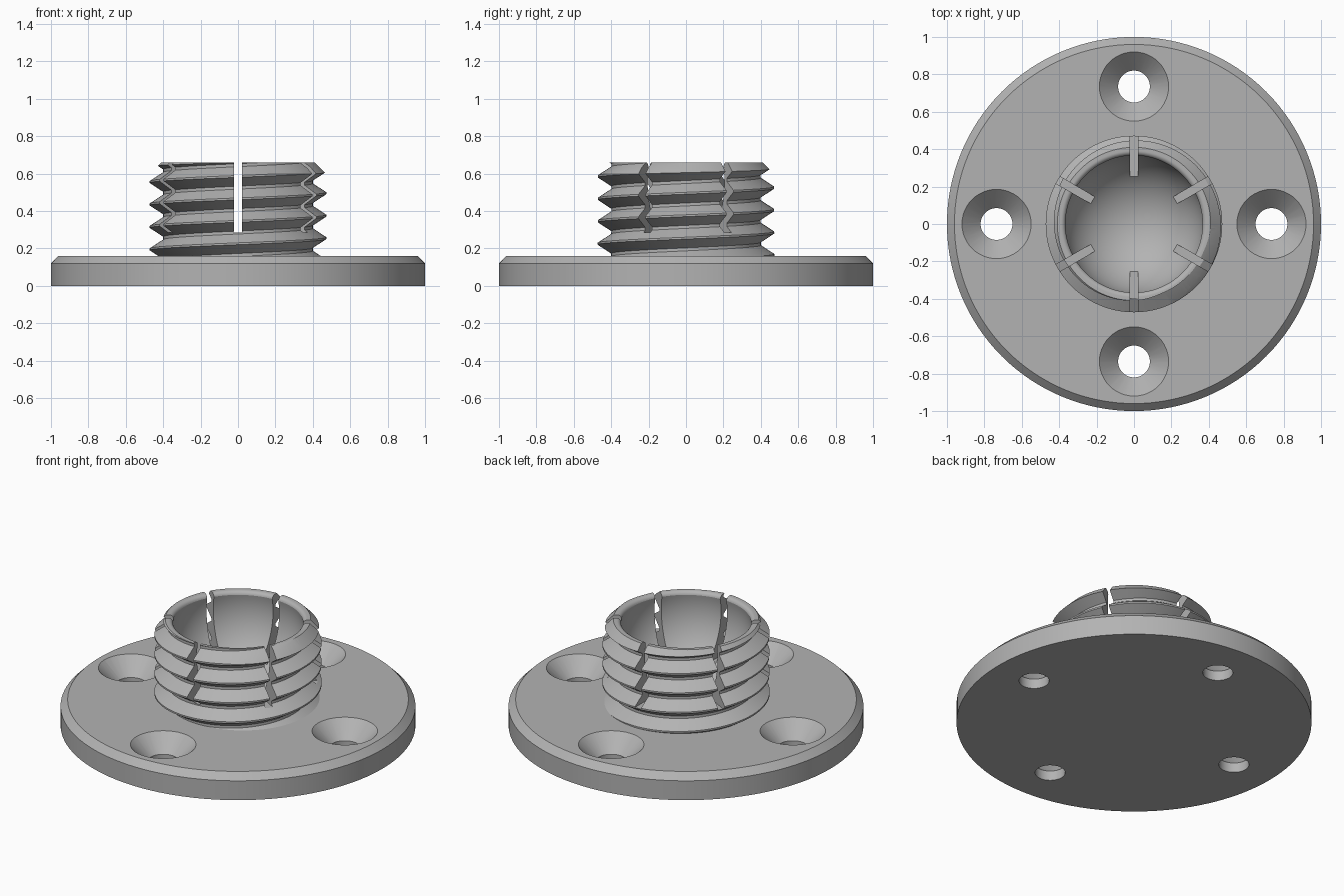
import bpy, bmesh
from math import sin, cos, pi, radians, asin
from mathutils import Matrix

if "Cube" in bpy.data.objects:
    bpy.data.objects.remove(bpy.data.objects["Cube"], do_unlink=True)

grey = bpy.data.materials.new("plain grey")
grey.use_nodes = True
GREY = (0.45, 0.45, 0.45, 1)
grey.diffuse_color = GREY
grey.node_tree.nodes["Principled BSDF"].inputs["Base Color"].default_value = GREY


def make_object(name, bm):
    bmesh.ops.recalc_face_normals(bm, faces=bm.faces)
    mesh = bpy.data.meshes.new(name)
    bm.to_mesh(mesh)
    bm.free()
    mesh.materials.append(grey)
    obj = bpy.data.objects.new(name, mesh)
    bpy.context.collection.objects.link(obj)
    return obj


def lathe(bm, profile, steps, offset=(0, 0, 0)):
    """Closed solid of revolution; the profile starts and ends on the axis."""
    ox, oy, oz = offset
    rings = [[bm.verts.new((ox + r * cos(2 * pi * j / steps), oy + r * sin(2 * pi * j / steps), oz + z))
              for j in range(steps)] for r, z in profile[1:-1]]
    for a, b in zip(rings, rings[1:]):
        for j in range(steps):
            k = (j + 1) % steps
            bm.faces.new((a[j], a[k], b[k], b[j]))
    for ring, (r, z) in ((rings[0], profile[0]), (rings[-1], profile[-1])):
        tip = bm.verts.new((ox, oy, oz + z))
        for j in range(steps):
            bm.faces.new((ring[j], ring[(j + 1) % steps], tip))


def carve(obj, cutter, operation="DIFFERENCE"):
    mod = obj.modifiers.new("carve", "BOOLEAN")
    mod.operation, mod.object, mod.solver = operation, cutter, "EXACT"
    graph = bpy.context.evaluated_depsgraph_get()
    mesh = bpy.data.meshes.new_from_object(obj.evaluated_get(graph))
    obj.modifiers.clear()
    obj.data = mesh
    bpy.data.objects.remove(cutter, do_unlink=True)


def finish(obj):
    obj.data.materials.clear()
    obj.data.materials.append(grey)
    for p in obj.data.polygons:
        p.material_index = 0
    bpy.ops.object.select_all(action="DESELECT")
    obj.select_set(True)
    bpy.context.view_layer.objects.active = obj
    bpy.ops.object.shade_smooth_by_angle(angle=radians(25))


# Mounting flange with chamfered rim
bm = bmesh.new()
lathe(bm, [(0, 0), (1, 0), (1, 0.12), (0.96, 0.16), (0, 0.16)], 128)
flange = make_object("mounting_flange", bm)

# Four countersunk screw holes
bm = bmesh.new()
for i in range(4):
    a = i * pi / 2
    lathe(bm, [(0, -0.1), (0.085, -0.1), (0.085, 0.06), (0.185, 0.16), (0.185, 0.3), (0, 0.3)],
          48, (0.735 * cos(a), 0.735 * sin(a), 0))
carve(flange, make_object("screw_hole_cutter", bm))
finish(flange)

# Helical thread: each turn joins the next one a pitch higher
PITCH, STEPS, TURNS = 0.12, 120, 8
ROOT, CREST = 0.4, 0.472
tooth = [(ROOT, -0.052), (CREST, -0.005), (CREST, 0.005), (ROOT, 0.052)]
START = 0.255 - 3 * PITCH
bm = bmesh.new()
cols = []
for j in range(STEPS + 1):
    a = 2 * pi * j / STEPS
    if j == STEPS:
        top = [bm.verts.new((r, 0, START + TURNS * PITCH + dz)) for r, dz in tooth]
        cols.append(cols[0][len(tooth):] + top)
        break
    cols.append([bm.verts.new((r * cos(a), r * sin(a), START + PITCH * (t + j / STEPS) + dz))
                 for t in range(TURNS) for r, dz in tooth])
for a, b in zip(cols, cols[1:]):
    for i in range(len(a) - 1):
        bm.faces.new((a[i], b[i], b[i + 1], a[i + 1]))
low = bm.verts.new((0, 0, START - 0.1))
high = bm.verts.new((0, 0, START + (TURNS + 1) * PITCH))
for e in [e for e in bm.edges if e.is_boundary]:
    mid = (e.verts[0].co.z + e.verts[1].co.z) / 2
    bm.faces.new((e.verts[0], e.verts[1], low if mid < 0.3 else high))
collar = make_object("threaded_collar", bm)

# Trim the thread to length with a chamfered top
bm = bmesh.new()
lathe(bm, [(0, 0.1), (0.55, 0.1), (0.55, 0.52), (0.41, 0.66), (0, 0.66)], 120)
carve(collar, make_object("trim_envelope", bm), "INTERSECT")

# Ball socket with a rounded lip
R, CENTRE = 0.375, 0.56
end = asin(0.06 / R)
socket = [(0, CENTRE - R)]
for i in range(1, 25):
    a = -pi / 2 + (end + pi / 2) * i / 24
    socket.append((R * cos(a), CENTRE + R * sin(a)))
for i in range(1, 9):
    a = pi - pi / 2 * i / 8
    socket.append((0.392 + 0.026 * cos(a), 0.634 + 0.026 * sin(a)))
socket += [(0.392, 0.75), (0, 0.75)]
bm = bmesh.new()
lathe(bm, socket, 120)
carve(collar, make_object("socket_cutter", bm))

# Six flex slots, cut as three bars through the axis
for i in range(3):
    bm = bmesh.new()
    bmesh.ops.create_cube(bm, size=1, matrix=Matrix.Rotation(pi / 6 + i * pi / 3, 4, "Z")
                          @ Matrix.Translation((0, 0, 0.535)) @ Matrix.Diagonal((1.2, 0.042, 0.5, 1)))
    carve(collar, make_object("slot_cutter", bm))
finish(collar)
